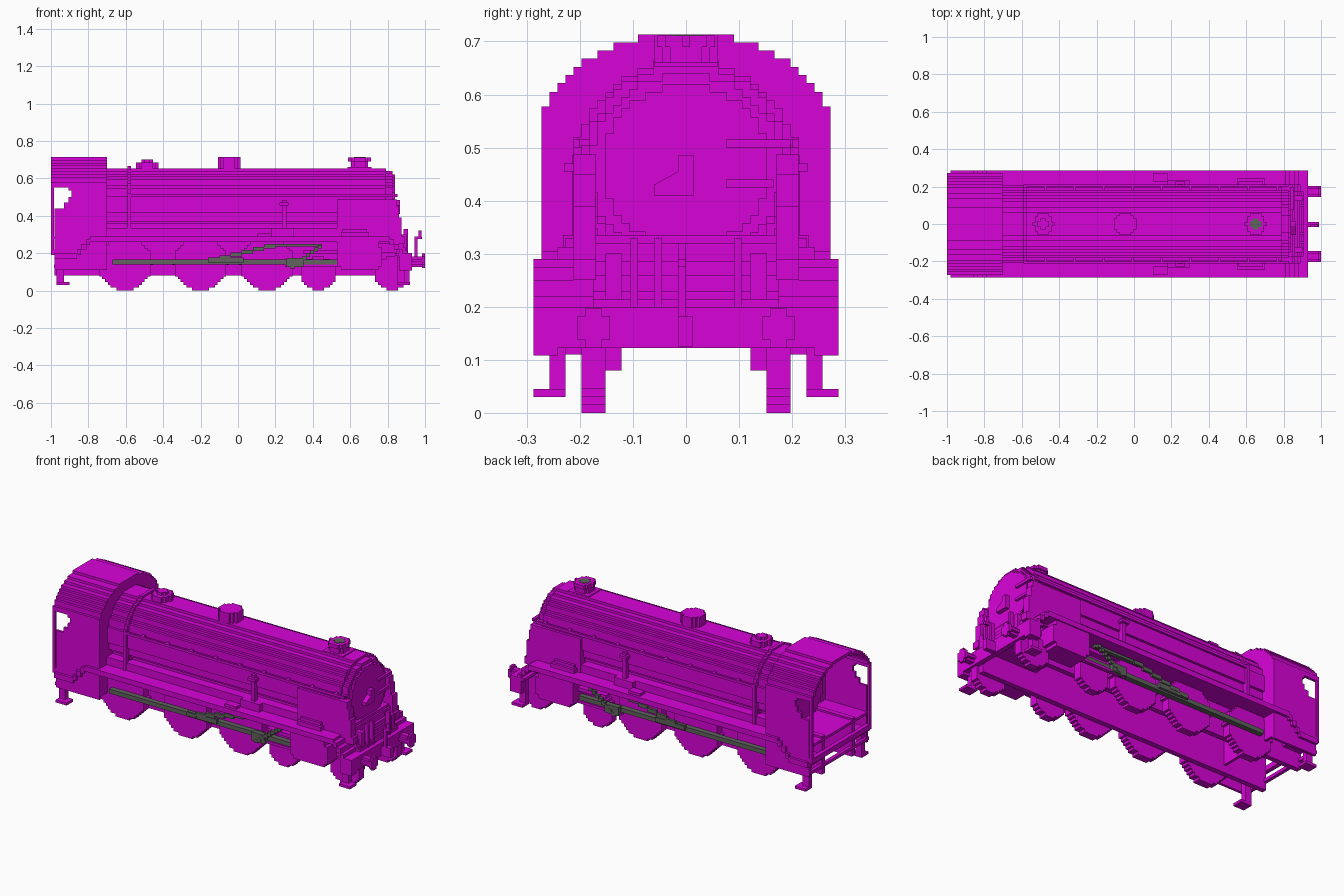
import bpy, bmesh, math

if "Cube" in bpy.data.objects:
    bpy.data.objects.remove(bpy.data.objects["Cube"], do_unlink=True)

V = 0.0152  # block size of the stepped style


def material(name, rgb):
    m = bpy.data.materials.new(name)
    m.use_nodes = True
    col = (*rgb, 1)
    m.diffuse_color = col
    m.node_tree.nodes["Principled BSDF"].inputs["Base Color"].default_value = col
    return m


PURPLE = material("magenta paint", (0.69, 0.001, 0.69))
GREY = material("rod grey", (0.115, 0.125, 0.11))


def prism(name, pts, axis, a, b, mat=PURPLE):
    """Extrude a 2D outline along an axis: x takes (y,z), y takes (x,z), z takes (x,y)."""
    place = {"x": lambda p: (a, p[0], p[1]),
             "y": lambda p: (p[0], a, p[1]),
             "z": lambda p: (p[0], p[1], a)}[axis]
    bm = bmesh.new()
    face = bm.faces.new([bm.verts.new(place(p)) for p in pts])
    ext = bmesh.ops.extrude_face_region(bm, geom=[face])
    move = [0, 0, 0]
    move["xyz".index(axis)] = b - a
    bmesh.ops.translate(bm, vec=move, verts=[g for g in ext["geom"] if isinstance(g, bmesh.types.BMVert)])
    bmesh.ops.recalc_face_normals(bm, faces=bm.faces)
    me = bpy.data.meshes.new(name)
    bm.to_mesh(me)
    bm.free()
    me.materials.append(mat)
    ob = bpy.data.objects.new(name, me)
    bpy.context.collection.objects.link(ob)


def box(name, x, y, z, mat=PURPLE):
    prism(name, [(x[0], y[0]), (x[1], y[0]), (x[1], y[1]), (x[0], y[1])], "z", z[0], z[1], mat)


def prism2(name, pts, a, b, mat=PURPLE):
    """Side outline in x and z, built on both sides."""
    for s, side in ((1, "left"), (-1, "right")):
        prism(f"{name}_{side}", pts, "y", s * a, s * b, mat)


def box2(name, x, y, z, mat=PURPLE):
    prism2(name, [(x[0], z[0]), (x[1], z[0]), (x[1], z[1]), (x[0], z[1])], y[0], y[1], mat)


def stepped_disc(cu, cv, r):
    """Outline of a circle drawn in blocks."""
    n = round(2 * r / V)
    h = 2 * r / n
    right = []
    for i in range(n):
        z0 = -r + i * h
        w = max(1, round(math.sqrt(max(r * r - (z0 + h / 2) ** 2, 0)) / V)) * V
        right += [(w, z0), (w, z0 + h)]
    clean = [p for i, p in enumerate(right)
             if not (0 < i < len(right) - 1 and right[i - 1][0] == p[0] == right[i + 1][0])]
    return [(cu + w, cv + z) for w, z in clean] + [(cu - w, cv + z) for w, z in reversed(clean)]


def bar(x0, z0, x1, z1, h):
    """Stepped sloping rod outline in x and z."""
    n = max(2, round(abs(z1 - z0) / V) + 1)
    low = []
    for i in range(n):
        z = z0 + (z1 - z0) * i / (n - 1)
        low += [(x0 + (x1 - x0) * i / n, z), (x0 + (x1 - x0) * (i + 1) / n, z)]
    return low + [(x, z + h) for x, z in reversed(low)]


# Boiler, smokebox and door
prism("boiler", stepped_disc(0, 0.46, 0.194), "x", -0.71, 0.79)
prism("smokebox_rim", stepped_disc(0, 0.46, 0.18), "x", 0.79, 0.825)
prism("smokebox_door", stepped_disc(0, 0.465, 0.155), "x", 0.825, 0.84)
prism("door_handle", [(-0.06, 0.41), (0.015, 0.41), (0.015, 0.485), (-0.015, 0.485), (-0.015, 0.455), (-0.06, 0.43)],
      "x", 0.84, 0.865)
for i, (z, w) in enumerate(((0.425, 0.165), (0.5, 0.197))):
    box(f"door_hinge_{i}", (0.835, 0.853), (0.075, w), (z, z + V))

# Band, hand rails and their brackets
prism("boiler_band", stepped_disc(0, 0.46, 0.205), "x", -0.592, -0.572)
box2("band_pipe", (-0.592, -0.572), (0.19, 0.212), (0.28, 0.52))
box2("hand_rail", (-0.58, 0.83), (0.2, 0.212), (0.5, 0.515))
for i in range(9):
    x = -0.48 + i * 0.155
    box2(f"rail_bracket_{i}", (x, x + V), (0.18, 0.205), (0.5, 0.515))

# Roof-line fittings
for name, x, r, low, top in (("safety_valve", -0.485, 0.055, 0.63, 0.685), ("steam_dome", -0.047, 0.06, 0.63, 0.713),
                             ("chimney_base", 0.65, 0.045, 0.63, 0.69), ("chimney_rim", 0.65, 0.055, 0.69, 0.711)):
    prism(name, stepped_disc(x, 0, r), "z", low, top)
prism("valve_top", stepped_disc(-0.485, 0, 0.03), "z", 0.685, 0.7)
prism("chimney_hole", stepped_disc(0.65, 0, 0.03), "z", 0.7, 0.713, GREY)
box("chimney_skirt", (0.585, 0.715), (-0.06, 0.06), (0.63, 0.66))

# Cab roof arch, front wall and sides
ROOF = [(0.272, 0.55), (0.272, 0.577), (0.257, 0.577), (0.257, 0.605), (0.242, 0.605), (0.242, 0.622),
        (0.227, 0.622), (0.227, 0.637), (0.212, 0.637), (0.212, 0.652), (0.197, 0.652), (0.197, 0.668),
        (0.167, 0.668), (0.167, 0.683), (0.137, 0.683), (0.137, 0.698), (0.09, 0.698), (0.09, 0.713)]
outer = ROOF + [(-y, z) for y, z in reversed(ROOF)]
inner = [(y * 0.94, 0.55 + (z - 0.55) * 0.9) for y, z in outer]
prism("cab_roof", outer + inner[::-1], "x", -1.0, -0.7)
prism("cab_front_wall", [(0.272, 0.125)] + outer + [(-0.272, 0.125)], "x", -0.715, -0.7)
prism2("cab_side", [(-0.98, 0.11), (-0.7, 0.11), (-0.7, 0.575), (-1, 0.575), (-1, 0.55), (-0.905, 0.55),
                    (-0.905, 0.535), (-0.89, 0.535), (-0.89, 0.5), (-0.905, 0.5), (-0.905, 0.47),
                    (-0.93, 0.47), (-0.93, 0.44), (-0.98, 0.44)], 0.257, 0.272)
box2("cab_post", (-1.0, -0.985), (0.257, 0.272), (0.2, 0.56))
box("cab_floor", (-0.985, -0.7), (-0.265, 0.265), (0.275, 0.29))
box("rear_beam", (-1.0, -0.975), (-0.272, 0.272), (0.19, 0.22))
box("rear_lower_beam", (-0.985, -0.965), (-0.272, 0.272), (0.122, 0.14))
prism("firebox_back", stepped_disc(0, 0.43, 0.17), "x", -0.76, -0.71)

# Running boards dipping at both ends
BOARD = [(-0.98, 0.2), (-0.86, 0.2), (-0.86, 0.22), (-0.84, 0.22), (-0.84, 0.25), (-0.81, 0.25), (-0.81, 0.275),
         (-0.79, 0.275), (-0.79, 0.29), (0.81, 0.29), (0.81, 0.275), (0.835, 0.275), (0.835, 0.25),
         (0.86, 0.25), (0.86, 0.22), (0.88, 0.22), (0.88, 0.2), (0.93, 0.2)]
prism2("running_board", BOARD + [(x, z - 0.03) for x, z in reversed(BOARD)], 0.15, 0.287)
box2("boiler_cladding", (-0.7, 0.53), (0.12, 0.205), (0.28, 0.335))

# Curved side plates around the smokebox
prism2("smokebox_plate", [(0.53, 0.25), (0.89, 0.25), (0.89, 0.29), (0.875, 0.29), (0.875, 0.39), (0.86, 0.39),
                          (0.86, 0.45), (0.85, 0.45), (0.85, 0.487), (0.53, 0.487)], 0.17, 0.212)
box("smokebox_saddle", (0.55, 0.85), (-0.185, 0.185), (0.2, 0.335))

# Boxes and valves on the running boards
box2("sand_box", (0.18, 0.3), (0.2, 0.232), (0.28, 0.335))
box2("tool_box", (0.105, 0.18), (0.227, 0.272), (0.28, 0.305))
box2("cylinder_cover", (0.55, 0.7), (0.21, 0.242), (0.28, 0.313))
box2("cylinder_cover_top", (0.56, 0.69), (0.21, 0.227), (0.313, 0.33))
box2("feed_pipe", (0.235, 0.258), (0.19, 0.215), (0.32, 0.485))
box2("feed_valve", (0.222, 0.27), (0.185, 0.23), (0.455, 0.47))

# Frames and wheels
box2("frame_plate", (-0.98, 0.9), (0.122, 0.152), (0.08, 0.3))
for i, (x, r) in enumerate(((-0.605, 0.145), (-0.2, 0.145), (0.155, 0.145), (0.43, 0.092), (0.825, 0.092))):
    prism2(f"wheel_{i}", stepped_disc(x, r, r), 0.152, 0.197)

# Cylinders
prism2("cylinder", [(0.53, 0.13), (0.55, 0.13), (0.55, 0.11), (0.75, 0.11), (0.75, 0.13), (0.77, 0.13),
                    (0.77, 0.23), (0.75, 0.23), (0.75, 0.27), (0.53, 0.27)], 0.15, 0.28)

# Rods and valve gear
box2("coupling_rod", (-0.67, 0.53), (0.197, 0.227), (0.14, 0.165), GREY)
prism2("connecting_rod", bar(-0.16, 0.152, 0.2, 0.225, 0.022), 0.227, 0.242, GREY)
box2("rod_end", (-0.16, 0.03), (0.222, 0.24), (0.15, 0.178), GREY)
box2("valve_rod", (0.15, 0.45), (0.212, 0.235), (0.235, 0.25), GREY)
prism2("combination_lever", bar(0.28, 0.118, 0.45, 0.225, 0.02), 0.235, 0.252, GREY)
box2("upper_slide_bar", (0.35, 0.53), (0.197, 0.235), (0.195, 0.215))
box2("lower_slide_bar", (0.25, 0.53), (0.215, 0.235), (0.125, 0.14))
box2("crosshead", (0.26, 0.35), (0.22, 0.25), (0.125, 0.175), GREY)

# Front platform, stepped apron, buffer beam and couplings
box("front_platform", (0.84, 0.93), (-0.287, 0.287), (0.185, 0.2))
box("buffer_beam", (0.9, 0.93), (-0.287, 0.287), (0.122, 0.2))
box2("beam_end", (0.86, 0.93), (0.242, 0.287), (0.108, 0.2))
prism("front_apron", [(0.84, 0.19), (0.905, 0.19), (0.905, 0.215), (0.895, 0.215), (0.895, 0.23), (0.885, 0.23),
                      (0.885, 0.26), (0.875, 0.26), (0.875, 0.285), (0.86, 0.285), (0.86, 0.32), (0.84, 0.32)],
      "y", -0.175, 0.175)
box2("lamp_iron", (0.885, 0.91), (0.09, 0.105), (0.2, 0.33))
box("centre_lamp_iron", (0.885, 0.91), (-0.06, -0.045), (0.2, 0.33))
for s, side in ((1, "left"), (-1, "right")):
    y = 0.174 * s
    prism(f"buffer_shank_{side}", stepped_disc(y, 0.16, 0.023), "x", 0.93, 0.985)
    prism(f"buffer_head_{side}", stepped_disc(y, 0.16, 0.038), "x", 0.985, 1.0)
box("hose_pipe", (0.945, 0.96), (-0.015, 0), (0.17, 0.29))
box("hose_top", (0.945, 0.985), (-0.015, 0), (0.275, 0.29))
box("hose_tip", (0.965, 0.98), (-0.015, 0), (0.285, 0.32))
box("coupling_hook", (0.93, 0.99), (-0.015, 0.012), (0.125, 0.182))

# Foot steps at both ends
for end, x in (("rear", -0.97), ("front", 0.85)):
    box2(f"{end}_step_post", (x, x + 0.04), (0.227, 0.257), (0.03, 0.18))
    box2(f"{end}_step_tread", (x, x + 0.07), (0.227, 0.287), (0.03, 0.045))
